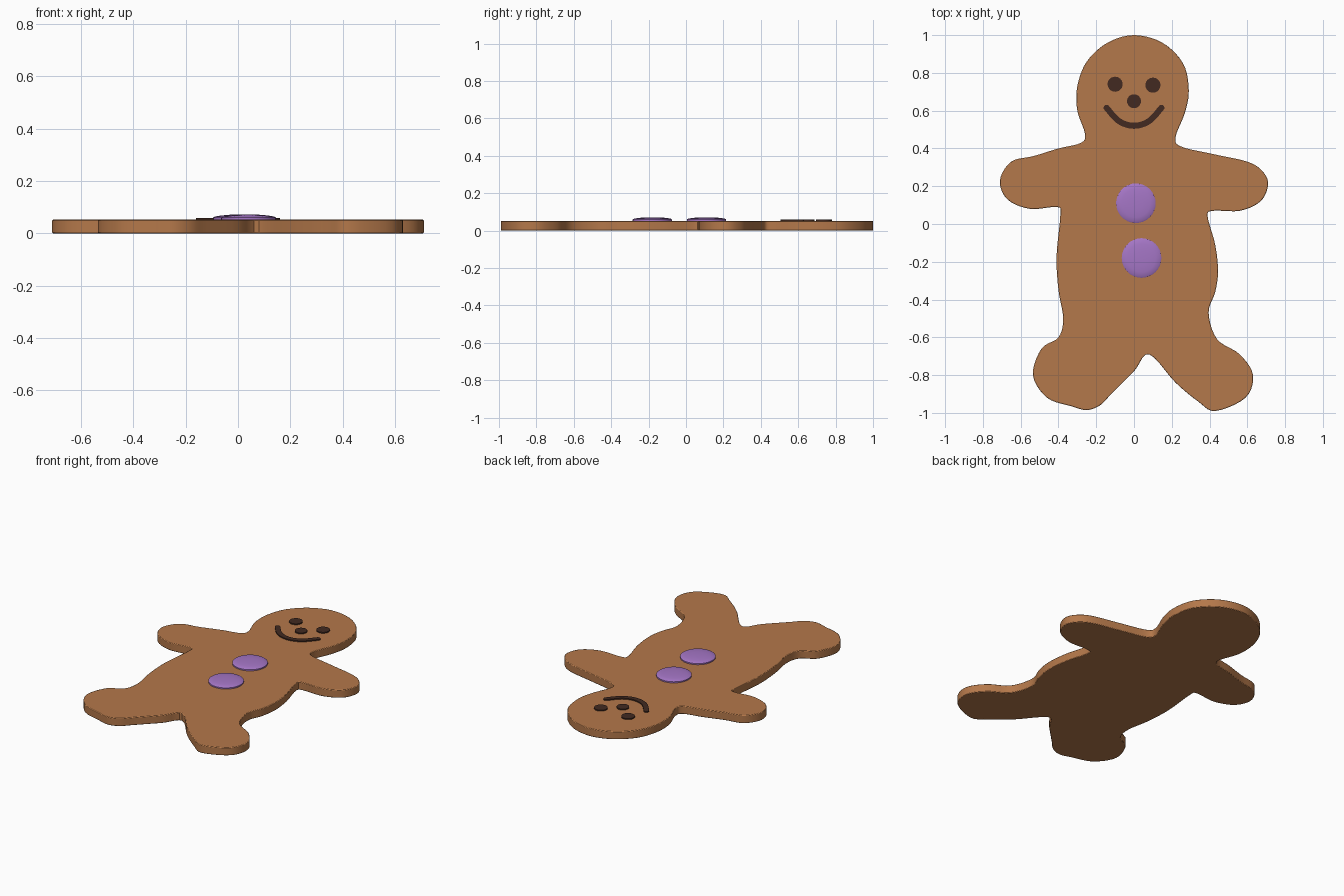
import bpy
import bmesh
from math import cos, sin, pi
from mathutils import Vector

old = bpy.data.objects.get("Cube")
if old:
    bpy.data.objects.remove(old, do_unlink=True)


def material(name, rgb):
    mat = bpy.data.materials.new(name)
    mat.use_nodes = True
    colour = (*rgb, 1)
    mat.diffuse_color = colour
    mat.node_tree.nodes["Principled BSDF"].inputs["Base Color"].default_value = colour
    return mat


def spline(points, closed, steps):
    """Smooth Catmull-Rom curve through the points (given in hundredths)."""
    pts = [Vector(p) / 100 for p in points]
    count = len(pts)
    pick = (lambda i: pts[i % count]) if closed else (lambda i: pts[max(0, min(i, count - 1))])
    result = []
    for i in range(count if closed else count - 1):
        a, b, c, d = (pick(i + k) for k in (-1, 0, 1, 2))
        for s in range(steps):
            t = s / steps
            result.append(b + (c - a) * t / 2 + (a - b * 2.5 + c * 2 - d / 2) * t * t
                          + (b * 1.5 - a / 2 - c * 1.5 + d / 2) * t ** 3)
    if not closed:
        result.append(pts[-1])
    return result


def circle(x, y, radius, sides=32):
    return [Vector((x + radius * cos(2 * pi * i / sides), y + radius * sin(2 * pi * i / sides)))
            for i in range(sides)]


def stroke(path, half, cap=8):
    """Outline of a path with a constant width and round ends."""
    last = len(path) - 1
    normals = []
    for i in range(last + 1):
        along = (path[min(i + 1, last)] - path[max(i - 1, 0)]).normalized()
        normals.append(Vector((-along.y, along.x)))

    def round_end(centre, normal):
        side = Vector((normal.y, -normal.x))
        return [centre + (normal * cos(pi * k / cap) + side * sin(pi * k / cap)) * half
                for k in range(1, cap)]

    left = [p + n * half for p, n in zip(path, normals)]
    right = [p - n * half for p, n in zip(path, normals)]
    return (left + round_end(path[-1], normals[-1]) + right[::-1]
            + round_end(path[0], -normals[0]))


def finish(name, bm, mat):
    bmesh.ops.recalc_face_normals(bm, faces=bm.faces)
    mesh = bpy.data.meshes.new(name)
    bm.to_mesh(mesh)
    bm.free()
    mesh.materials.append(mat)
    obj = bpy.data.objects.new(name, mesh)
    bpy.context.collection.objects.link(obj)
    bpy.ops.object.select_all(action="DESELECT")
    obj.select_set(True)
    bpy.context.view_layer.objects.active = obj
    bpy.ops.object.shade_smooth_by_angle(angle=pi / 5)
    return obj


def plate(name, outline, bottom, top, mat):
    bm = bmesh.new()
    base = bm.faces.new([bm.verts.new((p.x, p.y, bottom)) for p in outline])
    new = bmesh.ops.extrude_face_region(bm, geom=[base], use_keep_orig=True)["geom"]
    bmesh.ops.translate(bm, vec=(0, 0, top - bottom),
                        verts=[v for v in new if isinstance(v, bmesh.types.BMVert)])
    return finish(name, bm, mat)


def button(name, x, y, mat):
    """Low domed disc built from rings (radius, height)."""
    bm = bmesh.new()
    rings = []
    for radius, z in ((.105, .048), (.105, .06), (.098, .064), (.075, .068), (.04, .071)):
        rings.append([bm.verts.new((p.x, p.y, z)) for p in circle(x, y, radius)])
    for low, high in zip(rings, rings[1:]):
        for i in range(len(low)):
            bm.faces.new((low[i - 1], low[i], high[i], high[i - 1]))
    bm.faces.new(rings[0])
    bm.faces.new(rings[-1])
    return finish(name, bm, mat)


ginger = material("gingerbread brown", (.456, .188, .069))
purple = material("purple icing", (.376, .181, .565))
dark = material("dark chocolate", (.054, .023, .015))

# Cookie outline, running clockwise from the top of the head
head_right = [(0, 100), (15, 96), (26, 85), (29, 71), (27, 59), (22, 46), (25, 41)]
arm_right = [(42, 37), (60, 33), (68, 28), (71, 21), (67, 12), (56, 7), (42, 7), (39, 4)]
leg_right = [(43, -11), (44.5, -25), (43, -36), (39.5, -47), (44, -61), (56, -69),
             (63, -80), (59, -92), (43, -99), (34, -94), (22, -84)]
leg_left = [(8, -69), (0, -78), (-12, -90), (-18, -96), (-25, -98.5), (-33, -96.5),
            (-46, -92), (-53.5, -80), (-49, -66), (-40, -60), (-37.5, -50), (-40, -35),
            (-41, -17)]
arm_left = [(-39, 5), (-41, 9), (-55, 8), (-67, 13), (-71, 23), (-65, 33), (-53, 36), (-40, 40)]
head_left = [(-28, 43), (-26, 48), (-30, 60), (-30, 73), (-25, 86), (-14, 96)]
outline = spline(head_right + arm_right + leg_right + leg_left + arm_left + head_left, True, 5)
cookie = plate("cookie_body", outline, 0, .052, ginger)
bevel = cookie.modifiers.new("soft rim", "BEVEL")
bevel.width = .004
bevel.segments = 2
bevel.limit_method = "ANGLE"
bevel.angle_limit = pi / 3

# Face
for name, x, y, radius in (("right_eye", -.1, .74, .04), ("left_eye", .1, .735, .04),
                           ("nose", 0, .65, .037)):
    plate(name, circle(x, y, radius, 24), .05, .059, dark)
smile = spline([(-14.5, 61.5), (-8, 54.5), (0, 52), (8, 54.5), (14.5, 61.5)], False, 6)
plate("mouth", stroke(smile, .016), .05, .059, dark)

# Icing buttons
button("upper_button", .01, .11, purple)
button("lower_button", .04, -.18, purple)
